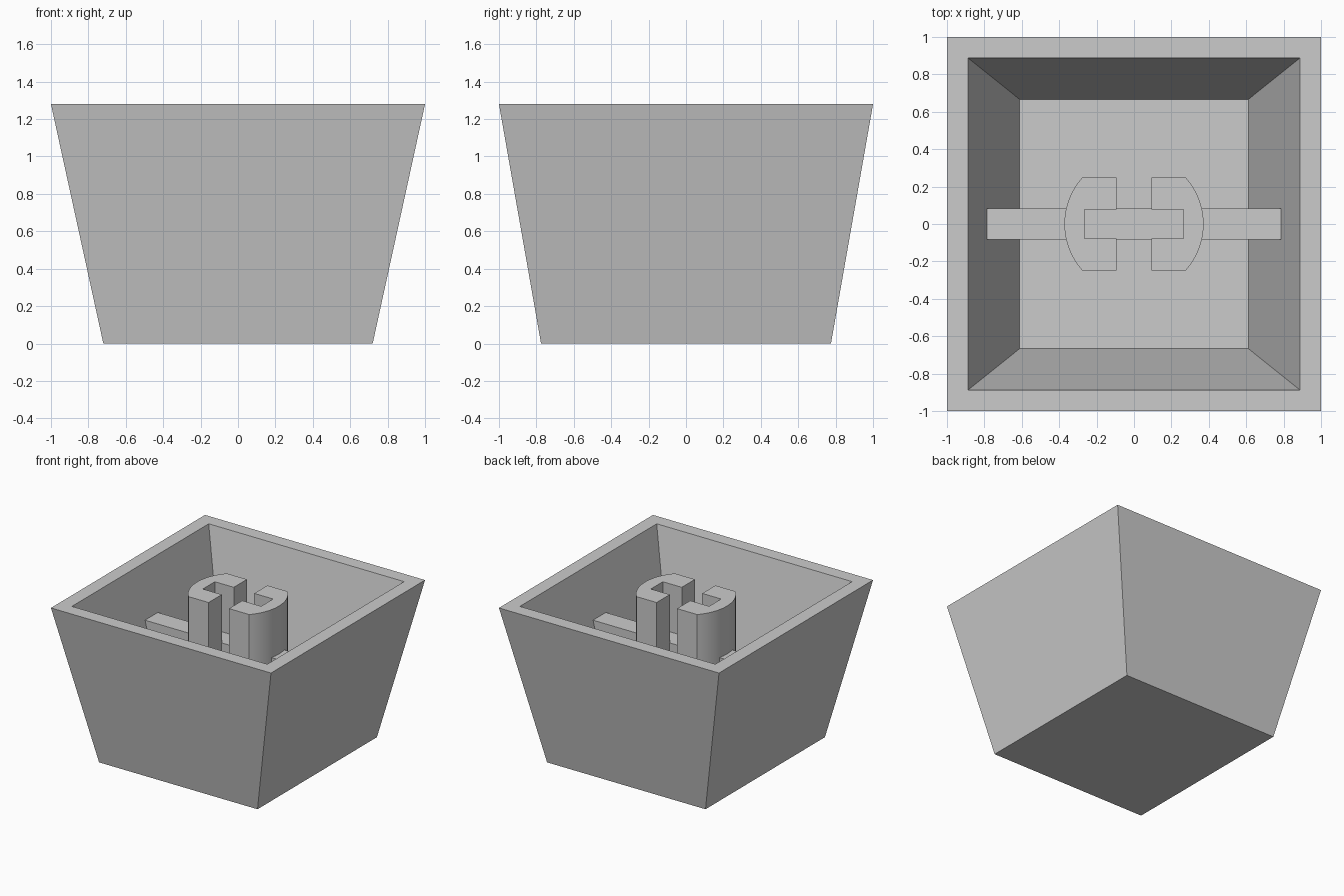
import bpy, bmesh
from math import asin, cos, sin
from mathutils import Vector

cube = bpy.data.objects.get("Cube")
if cube:
    bpy.data.objects.remove(cube, do_unlink=True)

HEIGHT, FLOOR = 1.28, 0.2

# Single plain grey plastic
grey = bpy.data.materials.new("grey_plastic")
grey.use_nodes = True
grey.diffuse_color = (0.6, 0.6, 0.6, 1)
grey.node_tree.nodes["Principled BSDF"].inputs["Base Color"].default_value = (0.6, 0.6, 0.6, 1)


def finish(name, bm):
    bmesh.ops.recalc_face_normals(bm, faces=bm.faces)
    mesh = bpy.data.meshes.new(name)
    bm.to_mesh(mesh)
    bm.free()
    mesh.materials.append(grey)
    obj = bpy.data.objects.new(name, mesh)
    bpy.context.collection.objects.link(obj)
    return obj


def prism(name, outline, offset):
    """Extrude a closed outline of 3D points along an offset."""
    bm = bmesh.new()
    face = bm.faces.new([bm.verts.new(p) for p in outline])
    moved = bmesh.ops.extrude_face_region(bm, geom=[face], use_keep_orig=True)["geom"]
    bmesh.ops.translate(bm, vec=Vector(offset),
                        verts=[g for g in moved if isinstance(g, bmesh.types.BMVert)])
    return finish(name, bm)


# Tapered open box: outer base, outer rim, inner rim, inner floor
bm = bmesh.new()
rings = []
for x, y, z in [(0.72, 0.775, 0), (1, 1, HEIGHT),
                (0.888, 0.888, HEIGHT), (0.611, 0.666, FLOOR)]:
    rings.append([bm.verts.new((sx * x, sy * y, z))
                  for sx, sy in [(-1, -1), (1, -1), (1, 1), (-1, 1)]])
for low, high in zip(rings, rings[1:]):
    for i in range(4):
        j = (i + 1) % 4
        bm.faces.new([low[i], low[j], high[j], high[i]])
bm.faces.new(rings[0][::-1])
bm.faces.new(rings[-1])
finish("tapered_shell", bm)

# Cross rib, ends sunk into the sloping walls
side = 0.083
prism("cross_rib", [(-0.64, -side, FLOOR - 0.04), (0.64, -side, FLOOR - 0.04),
                    (0.787, -side, 0.886), (-0.787, -side, 0.886)], (0, 2 * side, 0))

# Two bracket-shaped stem halves with rounded outer sides
radius, half_depth, gap, slot_x, slot_y = 0.372, 0.249, 0.093, 0.265, 0.078
sweep, steps = asin(half_depth / radius), 16
arc = [-sweep + 2 * sweep * i / steps for i in range(steps + 1)]
bracket = [(radius * cos(a), radius * sin(a)) for a in arc]
bracket += [(gap, half_depth), (gap, slot_y), (slot_x, slot_y),
            (slot_x, -slot_y), (gap, -slot_y), (gap, -half_depth)]
for name, sign in (("left_stem_half", 1), ("right_stem_half", -1)):
    stem = prism(name, [(sign * x, y, FLOOR - 0.04) for x, y in bracket],
                 (0, 0, HEIGHT - FLOOR + 0.04))
    bpy.ops.object.select_all(action="DESELECT")
    stem.select_set(True)
    bpy.context.view_layer.objects.active = stem
    bpy.ops.object.shade_smooth_by_angle(angle=0.5)
